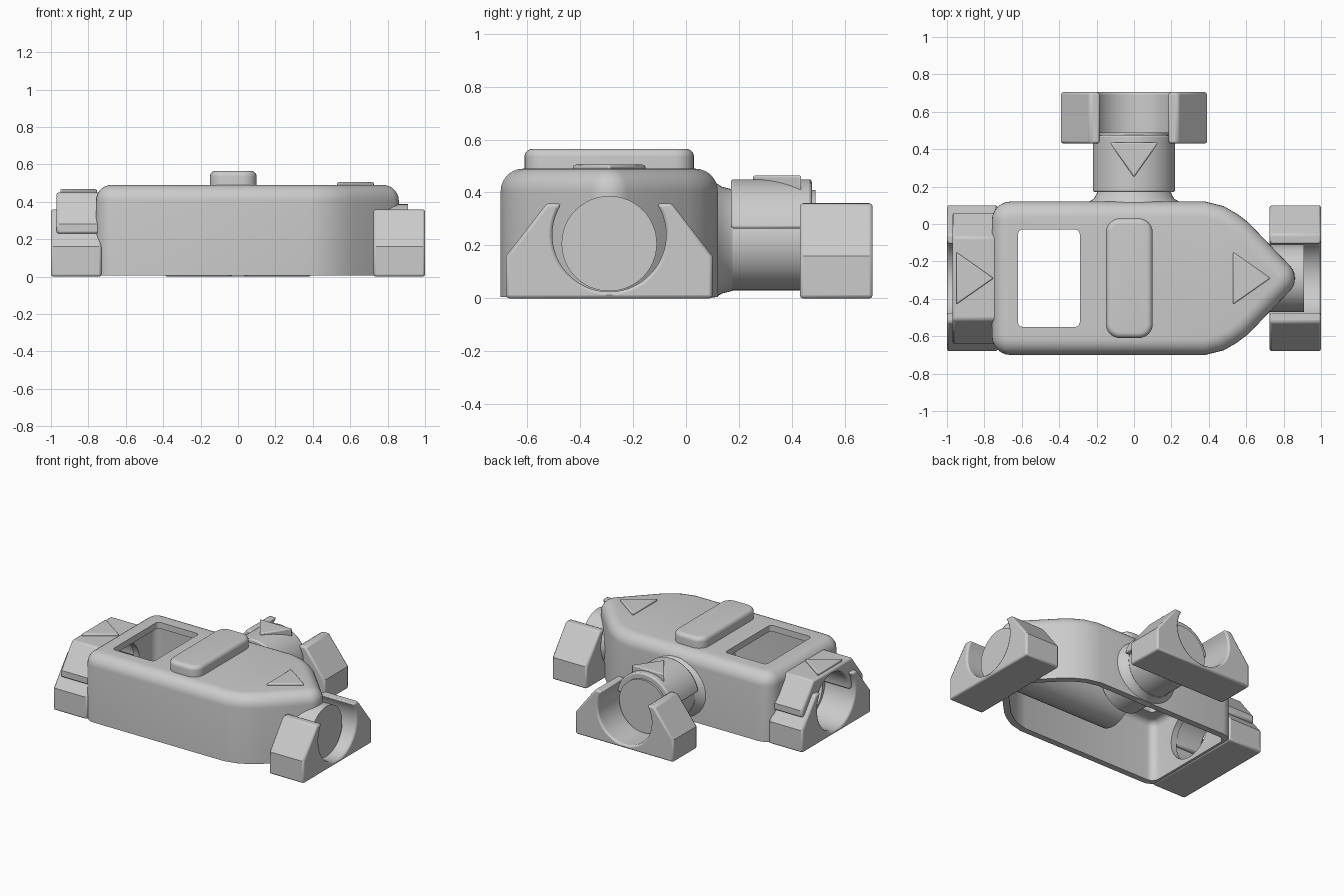
import bpy, bmesh
from math import sin, cos, pi, radians, acos
from mathutils import Vector

if "Cube" in bpy.data.objects:
    bpy.data.objects.remove(bpy.data.objects["Cube"])

grey = bpy.data.materials.new("plain grey")
grey.use_nodes = True
grey.diffuse_color = (0.6, 0.6, 0.6, 1)
grey.node_tree.nodes["Principled BSDF"].inputs["Base Color"].default_value = (0.6, 0.6, 0.6, 1)

MID = -0.29     # lengthwise centre line of the housing
AXES = {"x": lambda a, b, t: (t, a, b),
        "y": lambda a, b, t: (a, t, b),
        "z": lambda a, b, t: (a, b, t)}


def smooth(ob):
    bpy.ops.object.select_all(action="DESELECT")
    ob.select_set(True)
    bpy.context.view_layer.objects.active = ob
    bpy.ops.object.shade_smooth_by_angle(angle=radians(35))


def loft(name, sections, axis, bevel=0.0):
    """Skin a row of (outline, position) sections along an axis and cap both ends."""
    bm = bmesh.new()
    place = AXES[axis]
    rings = [[bm.verts.new(place(a, b, t)) for a, b in pts] for pts, t in sections]
    bm.faces.new(rings[0])
    bm.faces.new(rings[-1])
    for low, high in zip(rings, rings[1:]):
        for i in range(len(low)):
            j = (i + 1) % len(low)
            bm.faces.new((low[i], low[j], high[j], high[i]))
    bmesh.ops.recalc_face_normals(bm, faces=bm.faces)
    mesh = bpy.data.meshes.new(name)
    bm.to_mesh(mesh)
    bm.free()
    ob = bpy.data.objects.new(name, mesh)
    bpy.context.collection.objects.link(ob)
    mesh.materials.append(grey)
    if bevel:
        mod = ob.modifiers.new("soft_edges", "BEVEL")
        mod.width, mod.segments = bevel, 2
        mod.limit_method, mod.angle_limit = "ANGLE", radians(40)
    smooth(ob)
    return ob


def prism(name, pts, axis, start, end, bevel=0.0):
    return loft(name, [(pts, start), (pts, end)], axis, bevel)


def arc(ca, cb, r, a0, a1, n=32):
    return [(ca + r * cos(a0 + (a1 - a0) * i / n), cb + r * sin(a0 + (a1 - a0) * i / n))
            for i in range(n + 1)]


def circle(ca, cb, r):
    return arc(ca, cb, r, 0, 2 * pi, 48)[:-1]


def round_box(x0, x1, y0, y1, r):
    return (arc(x1 - r, y1 - r, r, 0, pi / 2, 6) + arc(x0 + r, y1 - r, r, pi / 2, pi, 6)
            + arc(x0 + r, y0 + r, r, pi, 1.5 * pi, 6) + arc(x1 - r, y0 + r, r, 1.5 * pi, 2 * pi, 6))


def inset(pts, d):
    """Move a counter-clockwise outline inwards by d with mitred corners."""
    vs = [Vector(p) for p in pts]
    out = []
    for i, v in enumerate(vs):
        e1 = (v - vs[i - 1]).normalized()
        e2 = (vs[(i + 1) % len(vs)] - v).normalized()
        n1, n2 = Vector((e1.y, -e1.x)), Vector((e2.y, -e2.x))
        out.append(tuple(v - (n1 + n2) * (d / (1 + n1.dot(n2)))))
    return out


def rounded_top(name, pts, z0, z1, r, n=7):
    turns = [pi / 2 * i / n for i in range(n + 1)]
    rim = [(inset(pts, r * (1 - cos(a))), z1 - r + r * sin(a)) for a in turns]
    return loft(name, [(pts, z0)] + rim, "z")


def cut(ob, cutter):
    cutter.hide_render = True
    mod = ob.modifiers.new("cut", "BOOLEAN")
    mod.operation, mod.solver, mod.object = "DIFFERENCE", "EXACT", cutter
    smooth(ob)
    bpy.ops.object.modifier_apply(modifier=mod.name)
    bpy.data.objects.remove(cutter)
    smooth(ob)


# Housing outline: half of it from the pointed end to the square end, then mirrored
half = arc(0.76, 0, 0.1, 0, radians(43), 5)
half += [(0.61, 0.3), (0.55, 0.345), (0.48, 0.385), (0.38, 0.41)]
half += arc(-0.66, 0.31, 0.1, pi / 2, pi, 6)
outline = [(x, y + MID) for x, y in half + [(x, -y) for x, y in reversed(half[1:])]]

# Housing: shell open below, with a window and a round socket at the square end
housing = rounded_top("housing", outline, 0.006, 0.49, 0.085)
cut(housing, rounded_top("hollow_cutter", inset(outline, 0.045), -0.1, 0.445, 0.045))
cut(housing, prism("window_cutter", round_box(-0.62, -0.29, -0.55, -0.03, 0.025), "z", 0.3, 0.7))
cut(housing, prism("socket_cutter", circle(MID, 0.22, 0.185), "x", -1.2, -0.65))

# Grip bar across the top
rounded_top("grip_bar", round_box(-0.15, 0.1, -0.61, 0.03, 0.075), 0.47, 0.565, 0.03)

# Round plugs, running on inside the housing
prism("end_plug", circle(MID, 0.207, 0.18), "x", -0.07, 0.91)
prism("side_plug", circle(0, 0.22, 0.19), "y", -0.11, 0.49)

# Flared root of the side plug, wider than it is high
root = [(0.08, 0.28, 0.22), (0.115, 0.25, 0.215), (0.135, 0.215, 0.202), (0.175, 0.192, 0.192)]
loft("side_plug_root", [([(a * w, 0.22 + b * h) for a, b in circle(0, 0, 1)], y)
                        for y, w, h in root], "y")


# Cradles: blocks with sloping shoulders and a round trough
def cradle(name, centre, axis, start, end):
    r, cz = 0.215, 0.24
    lift = acos(0.18 / r)
    trough = arc(centre, cz, r, lift, -pi - lift, 36)
    outer = [(-0.235, 0.36), (-0.39, 0.16), (-0.39, 0), (0.39, 0), (0.39, 0.16), (0.235, 0.36)]
    prism(name, trough + [(centre + a, b) for a, b in outer], axis, start, end, 0.012)


cradle("end_cradle", MID, "x", 0.725, 1.0)
cradle("square_end_cradle", MID, "x", -1.0, -0.73)
cradle("side_cradle", 0, "y", 0.43, 0.705)

# Hood over the socket at the square end
hood = [(-0.35, 0.23), (-0.35, 0.28), (-0.22, 0.45), (0.22, 0.45), (0.35, 0.28), (0.35, 0.23)]
prism("socket_hood", [(MID + a, b) for a, b in hood] + arc(MID, 0.23, 0.19, 0, pi, 24),
      "x", -0.97, -0.72, 0.012)

# Hood over the side plug
prism("side_hood", arc(0, 0.225, 0.225, radians(10), radians(170), 24), "y", 0.17, 0.475, 0.01)

# Raised direction arrows
for name, x, z in (("end_arrow", 0.53, 0.505), ("socket_arrow", -0.95, 0.468)):
    prism(name, [(x, MID + 0.14), (x, MID - 0.14), (x + 0.2, MID)], "z", z - 0.04, z, 0.008)
prism("side_arrow", [(-0.13, 0.435), (0.13, 0.435), (0, 0.25)], "z", 0.38, 0.465, 0.008)
